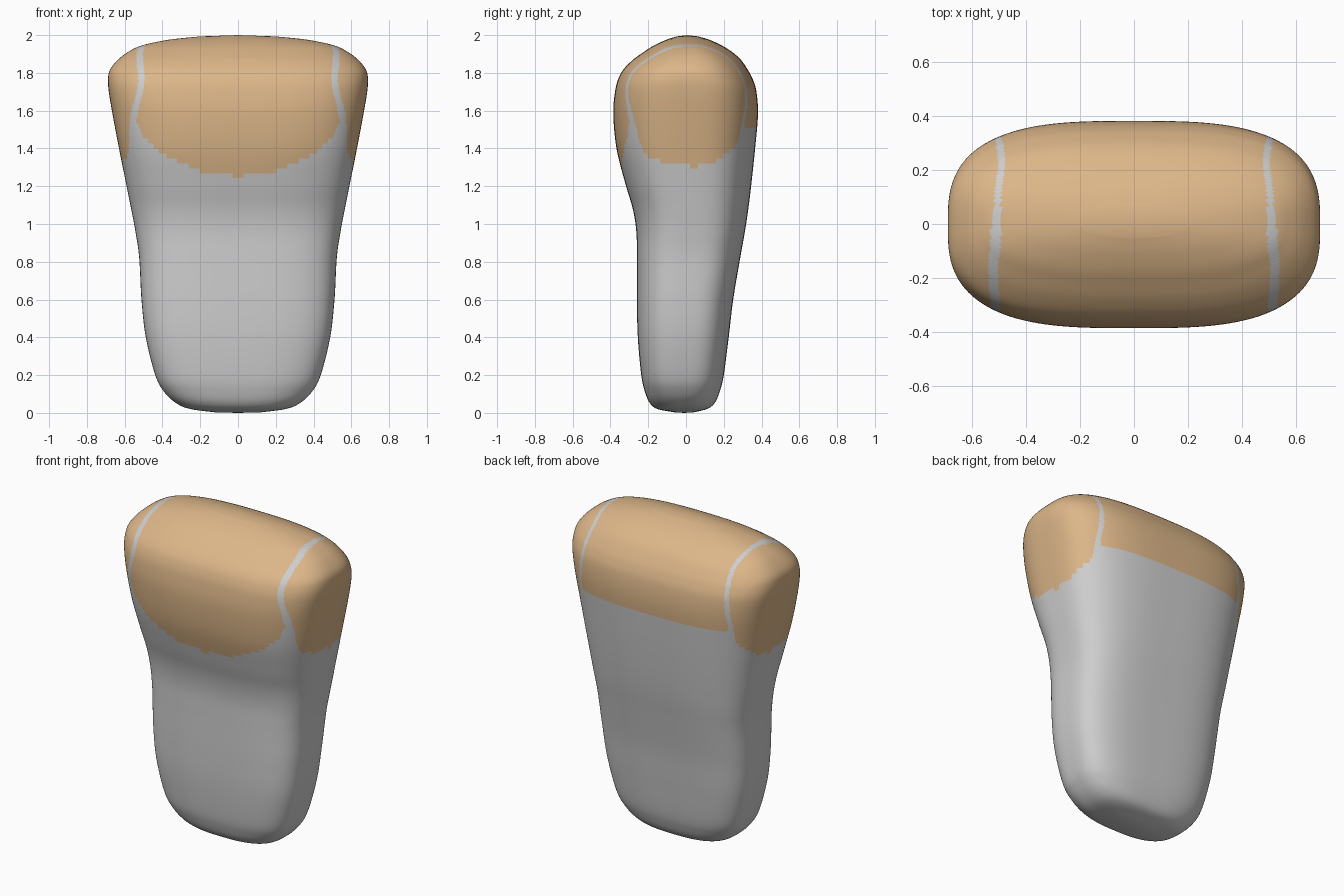
import bpy, bmesh, math
from mathutils import Vector

if "Cube" in bpy.data.objects:
    bpy.data.objects.remove(bpy.data.objects["Cube"])

SEG, STEPS = 360, 7


def material(name, rgb):
    m = bpy.data.materials.new(name)
    m.diffuse_color = (*rgb, 1)
    m.use_nodes = True
    m.node_tree.nodes["Principled BSDF"].inputs["Base Color"].default_value = m.diffuse_color
    return m


def lerp_table(table, t):
    """Piecewise linear lookup in (position, value) pairs."""
    if t <= table[0][0]:
        return table[0][1]
    for (a, va), (b, vb) in zip(table, table[1:]):
        if t <= b:
            return va + (vb - va) * (t - a) / (b - a)
    return table[-1][1]


def spline(rows, steps):
    """Catmull-Rom curve through the cross-section rows."""
    pts = [Vector(r) for r in rows]
    out = []
    for i in range(len(pts) - 1):
        p0, p1 = pts[max(i - 1, 0)], pts[i]
        p2, p3 = pts[i + 1], pts[min(i + 2, len(pts) - 1)]
        for k in range(steps):
            t = k / steps
            out.append(0.5 * (2 * p1 + (p2 - p0) * t
                              + (2 * p0 - 5 * p1 + 4 * p2 - p3) * t * t
                              + (3 * p1 - p0 - 3 * p2 + p3) * t ** 3))
    return out + [pts[-1]]


# Cross-sections: height, half width, front y, back y, squareness
SECTIONS = [
    (0.003, 0.12, -0.06, 0.04, 2.5), (0.02, 0.25, -0.15, 0.11, 2.6),
    (0.05, 0.325, -0.19, 0.15, 2.8), (0.11, 0.39, -0.217, 0.178, 3.0),
    (0.20, 0.438, -0.237, 0.20, 3.2), (0.40, 0.488, -0.255, 0.226, 3.3),
    (0.60, 0.511, -0.26, 0.25, 3.3), (0.82, 0.523, -0.26, 0.287, 3.3),
    (0.96, 0.543, -0.263, 0.312, 3.2), (1.08, 0.566, -0.282, 0.33, 3.1),
    (1.22, 0.594, -0.323, 0.347, 3.1), (1.40, 0.63, -0.368, 0.366, 3.1),
    (1.58, 0.664, -0.385, 0.381, 3.1), (1.70, 0.684, -0.376, 0.373, 3.1),
    (1.77, 0.688, -0.358, 0.352, 3.0), (1.82, 0.676, -0.33, 0.325, 2.9),
    (1.87, 0.635, -0.28, 0.29, 2.8), (1.91, 0.583, -0.225, 0.245, 2.7),
    (1.945, 0.51, -0.17, 0.19, 2.6), (1.975, 0.37, -0.105, 0.125, 2.4),
    (1.993, 0.20, -0.05, 0.065, 2.2),
]

# Edges of the tan cap and of the dividing bands
FRONT_EDGE = [(0, 1.25), (0.2, 1.28), (0.4, 1.37), (0.5, 1.46), (0.54, 1.55)]
SIDE_EDGE = [(-0.33, 1.63), (-0.29, 1.5), (-0.25, 1.38), (-0.1, 1.32),
             (0.05, 1.305), (0.15, 1.325), (0.25, 1.4), (0.35, 1.51)]
FRONT_BAND = [(1.5, 0.56), (1.6, 0.548), (1.68, 0.524), (1.76, 0.51),
              (1.9, 0.522), (1.945, 0.51)]
BACK_BAND = [(1.5, 0.525), (1.7, 0.505), (1.88, 0.488), (1.945, 0.505)]


def is_tan(p):
    x, front = abs(p.x), p.y < 0
    if p.z < 1.2:
        return False
    band = lerp_table(FRONT_BAND if front else BACK_BAND, p.z)
    half = 0.017 if front else 0.013
    if abs(x - band) < half:
        return False
    if x > band:
        return p.z > lerp_table(SIDE_EDGE, p.y)
    return p.z > (lerp_table(FRONT_EDGE, x) if front else 1.515)


# Loft the block
bm = bmesh.new()
rings = []
for z, a, front, back, n in spline(SECTIONS, STEPS):
    yc, b = (front + back) / 2, (back - front) / 2
    ring = []
    for i in range(SEG):
        t = 2 * math.pi * (i + 0.5) / SEG
        c, s = math.cos(t), math.sin(t)
        ring.append(bm.verts.new((math.copysign(abs(c) ** (2 / n), c) * a,
                                  yc + math.copysign(abs(s) ** (2 / n), s) * b, z)))
    rings.append(ring)
for lo, hi in zip(rings, rings[1:]):
    for i in range(SEG):
        j = (i + 1) % SEG
        bm.faces.new((lo[i], lo[j], hi[j], hi[i]))

# Close the bottom and the crown
for ring, z, y in ((rings[0], 0, -0.01), (rings[-1], 2.0, 0.008)):
    tip = bm.verts.new((0, y, z))
    for i in range(SEG):
        bm.faces.new((ring[i], ring[(i + 1) % SEG], tip))
bmesh.ops.recalc_face_normals(bm, faces=bm.faces)

# Colour the cap panels, leaving the bands and base grey
for f in bm.faces:
    f.smooth = True
    f.material_index = int(is_tan(f.calc_center_median()))

mesh = bpy.data.meshes.new("rounded_block")
bm.to_mesh(mesh)
bm.free()
mesh.materials.append(material("grey", (0.62, 0.62, 0.62)))
mesh.materials.append(material("tan", (0.72, 0.47, 0.25)))
bpy.context.collection.objects.link(bpy.data.objects.new("rounded_block", mesh))
